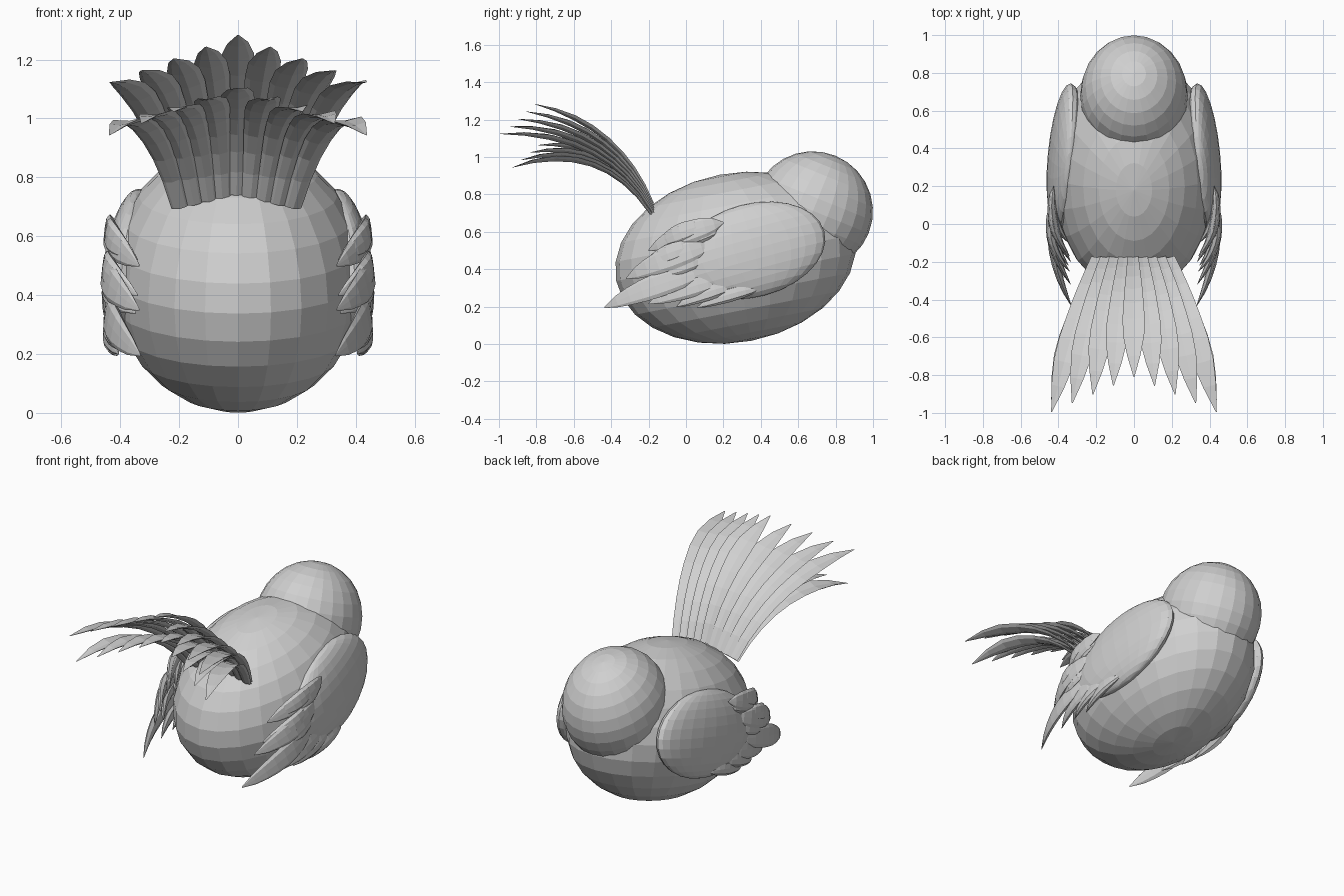
import bpy, bmesh, math
from mathutils import Matrix, Vector, Euler

if "Cube" in bpy.data.objects:
    bpy.data.objects.remove(bpy.data.objects["Cube"], do_unlink=True)

clay = bpy.data.materials.new("plain_grey")
clay.use_nodes = True
GREY = (0.63, 0.63, 0.63, 1)
clay.diffuse_color = GREY
clay.node_tree.nodes["Principled BSDF"].inputs["Base Color"].default_value = GREY


def finish(bm, name, mirror=False):
    if mirror:
        bmesh.ops.scale(bm, vec=(-1, 1, 1), verts=bm.verts)
    bmesh.ops.recalc_face_normals(bm, faces=bm.faces)
    mesh = bpy.data.meshes.new(name)
    bm.to_mesh(mesh)
    bm.free()
    mesh.materials.append(clay)
    ob = bpy.data.objects.new(name, mesh)
    bpy.context.scene.collection.objects.link(ob)


def ellipsoid(name, centre, radii, angles, mirror=False):
    bm = bmesh.new()
    rot = Euler([math.radians(a) for a in angles]).to_matrix().to_4x4()
    m = Matrix.Translation(centre) @ rot @ Matrix.Diagonal((*radii, 1))
    bmesh.ops.create_uvsphere(bm, u_segments=24, v_segments=14, radius=1, matrix=m)
    finish(bm, name, mirror)


def feather(bm, root, ctrl, tip, across, width, thick, profile, arch):
    """Loft a thin arched blade along a quadratic curve."""
    a, b, c = Vector(root), Vector(ctrl), Vector(tip)
    steps, sides, rings = len(profile) - 1, 8, []
    for i, w in enumerate(profile):
        t = i / steps
        p = a * (1 - t) ** 2 + b * 2 * t * (1 - t) + c * t * t
        tangent = ((b - a) * (1 - t) + (c - b) * t).normalized()
        side = (Vector(across) - tangent * tangent.dot(Vector(across))).normalized()
        up = side.cross(tangent)
        ring = []
        for k in range(sides):
            u = math.cos(math.tau * k / sides)
            v = math.sin(math.tau * k / sides)
            lift = v * thick * w - arch * width * w * u * u
            ring.append(bm.verts.new(p + side * (u * w * width / 2) + up * lift))
        rings.append(ring)
    for r, s in zip(rings, rings[1:]):
        for k in range(sides):
            n = (k + 1) % sides
            bm.faces.new((r[k], r[n], s[n], s[k]))
    bm.faces.new(rings[0])
    bm.faces.new(rings[-1])


# Body and head
ellipsoid("body", (0, 0.265, 0.461), (0.432, 0.65, 0.452), (11, 0, 0))
ellipsoid("head", (0, 0.679, 0.712), (0.285, 0.321, 0.318), (-22, 0, 0))

# Tail: two layers of nine blades fanning out and curling back
BLADE = (0.5, 0.58, 0.68, 0.8, 0.9, 1.0, 0.95, 0.6, 0.04)
for layer, drop in (("upper", 0), ("lower", 1)):
    bm = bmesh.new()
    for i in range(-4, 5):
        f = abs(i) / 4
        root = (i * 0.048 - 0.005, -0.18 - 0.01 * drop, 0.75 - 0.045 * f - 0.01 * drop)
        ctrl = (i * 0.074, -0.35 - 0.08 * f - 0.03 * drop,
                1.16 - 0.03 * f - drop * (0.085 - 0.05 * f))
        tip = (i * 0.109, -0.81 - 0.185 * f + 0.065 * drop,
               1.283 - 0.16 * f - 0.18 * drop)
        # each blade tilts a little so neighbours overlap
        feather(bm, root, ctrl, tip, (1, 0, 0.1), 0.118, 0.008, BLADE, 0.14)
    finish(bm, layer + "_tail_feathers")

# Wings: a flattened oval with rows of feathers
# Each row: outward bulge, then (y, z) of root and tip, width
LEAF = (0.05, 0.62, 0.86, 0.97, 1.0, 0.92, 0.75, 0.5, 0.05)
ROWS = {
    "top": (0.465, [((0.2, 0.65), (-0.2, 0.5), 0.12), ((0.12, 0.64), (-0.17, 0.52), 0.1),
                    ((0.18, 0.61), (-0.1, 0.5), 0.09)]),
    "middle": (0.485, [((0.14, 0.53), (-0.32, 0.35), 0.13), ((0.06, 0.53), (-0.25, 0.4), 0.1),
                       ((0.12, 0.46), (-0.22, 0.34), 0.1)]),
    "lower": (0.465, [((0.11, 0.39), (-0.435, 0.195), 0.13), ((0.22, 0.35), (-0.2, 0.215), 0.11),
                      ((0.28, 0.32), (-0.05, 0.2), 0.09), ((0.4, 0.3), (0.06, 0.195), 0.08)]),
}
for side, flip in (("left", False), ("right", True)):
    ellipsoid(side + "_wing", (0.367, 0.355, 0.5), (0.087, 0.4, 0.25),
              (15, -6, 4), flip)
    for row, (bulge, blades) in ROWS.items():
        bm = bmesh.new()
        for n, ((ry, rz), (ty, tz), width) in enumerate(blades):
            inset = 0.006 * n
            if row == "lower":
                tip_x = 0.41 + 0.19 * min(0, ty + 0.02)
            else:
                tip_x = 0.335 + inset
            root = (0.425 - inset / 2, ry, rz)
            ctrl = (bulge - inset / 2, (ry + ty) / 2, (rz + tz) / 2 + 0.03)
            feather(bm, root, ctrl, (tip_x, ty, tz), (0.12, 0, -1), width,
                    0.022, LEAF, 0.08)
        finish(bm, f"{side}_{row}_wing_feathers", flip)
